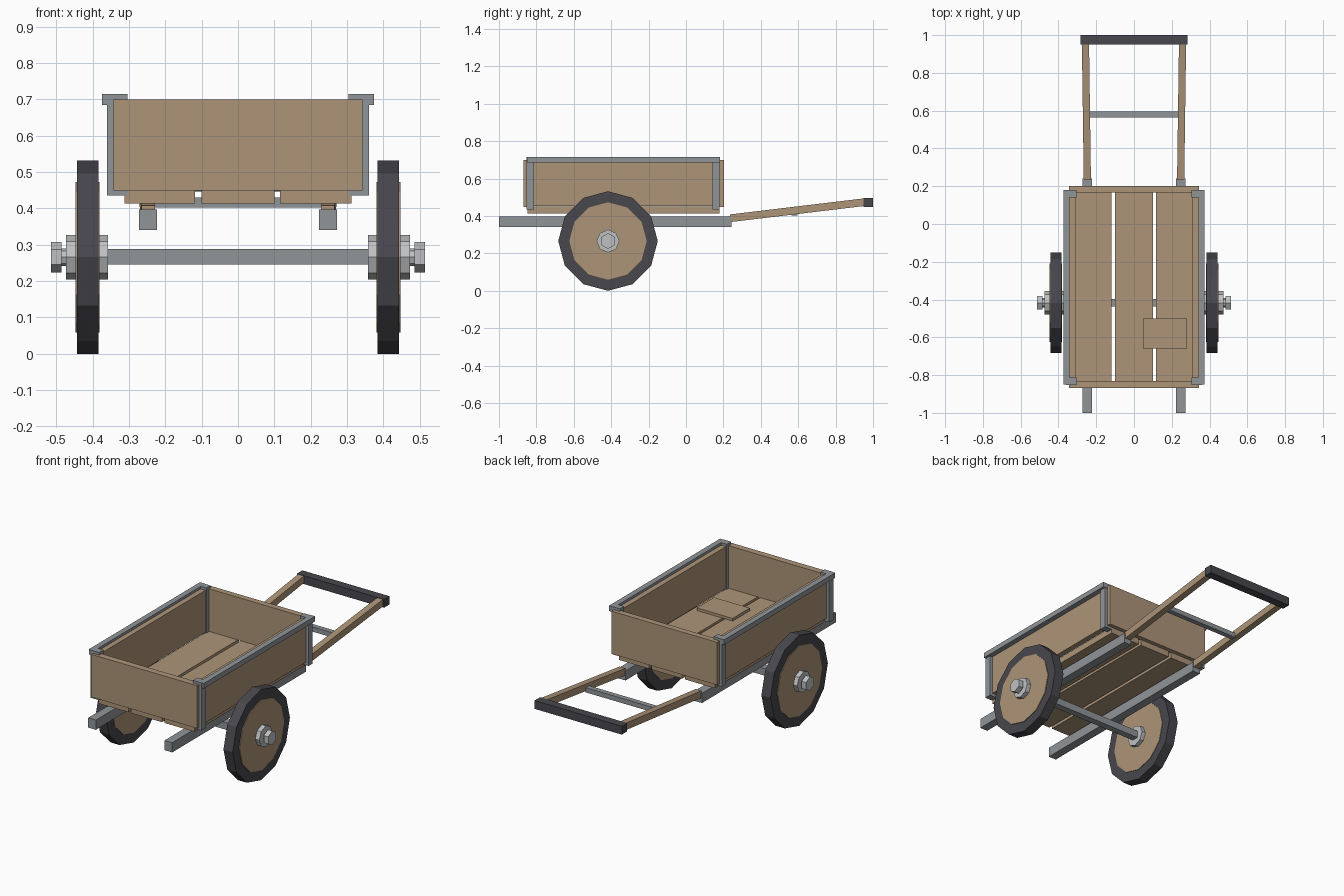
import bpy, bmesh
from math import sin, cos, tau
from mathutils import Vector

cube = bpy.data.objects.get("Cube")
if cube:
    bpy.data.objects.remove(cube, do_unlink=True)


def material(name, rgb):
    m = bpy.data.materials.new(name)
    m.use_nodes = True
    m.diffuse_color = (*rgb, 1)
    m.node_tree.nodes["Principled BSDF"].inputs["Base Color"].default_value = (*rgb, 1)
    return m


WOOD = material("tan wood", (0.42, 0.30, 0.19))
STEEL = material("grey steel", (0.28, 0.30, 0.315))
RUBBER = material("dark rubber", (0.065, 0.063, 0.075))
BRIGHT = material("light metal", (0.52, 0.53, 0.54))


def finish(name, bm, mat):
    bmesh.ops.recalc_face_normals(bm, faces=bm.faces)
    mesh = bpy.data.meshes.new(name)
    bm.to_mesh(mesh)
    bm.free()
    mesh.materials.append(mat)
    obj = bpy.data.objects.new(name, mesh)
    bpy.context.collection.objects.link(obj)
    return obj


def box(name, x, y, z, mat):
    """Box from (min, max) ranges."""
    bm = bmesh.new()
    bmesh.ops.create_cube(bm, size=1)
    for v in bm.verts:
        v.co = Vector(r[0] if c < 0 else r[1] for c, r in zip(v.co, (x, y, z)))
    return finish(name, bm, mat)


def side_box(name, side, x, y, z, mat):
    """Box given on the +x side, placed on either side."""
    return box(name, sorted((side * x[0], side * x[1])), y, z, mat)


AXLE_Y, AXLE_Z = -0.417, 0.266


def lathe(name, side, profile, sides, mat, closed=False):
    """Revolve (x, radius) points round the axle, one corner at the top."""
    bm = bmesh.new()
    rings = [[bm.verts.new((side * x, AXLE_Y + r * sin(tau * i / sides),
                            AXLE_Z + r * cos(tau * i / sides)))
              for i in range(sides)] for x, r in profile]
    pairs = list(zip(rings, rings[1:]))
    if closed:
        pairs.append((rings[-1], rings[0]))
    else:
        bm.faces.new(rings[0])
        bm.faces.new(rings[-1])
    for a, b in pairs:
        for i in range(sides):
            j = (i + 1) % sides
            bm.faces.new((a[i], a[j], b[j], b[i]))
    return finish(name, bm, mat)


# Cargo box: floor planks and end boards
for name, x in (("right", (-0.312, -0.118)), ("middle", (-0.1, 0.1)),
                ("left", (0.116, 0.312))):
    box(name + "_floor_plank", x, (-0.848, 0.178), (0.413, 0.45), WOOD)
box("front_board", (-0.343, 0.343), (-0.868, -0.83), (0.449, 0.7), WOOD)
box("back_board", (-0.343, 0.343), (0.167, 0.202), (0.449, 0.7), WOOD)
box("loose_board", (0.047, 0.28), (-0.66, -0.5), (0.452, 0.468), WOOD)

for side, word in ((1, "left"), (-1, "right")):
    # Side board with its steel edging and corner posts
    side_box(word + "_side_board", side, (0.31, 0.343), (-0.83, 0.167), (0.453, 0.7), WOOD)
    side_box(word + "_top_rail", side, (0.341, 0.374), (-0.85, 0.181), (0.685, 0.715), STEEL)
    for end, y in (("front", (-0.852, -0.812)), ("back", (0.141, 0.179))):
        side_box(f"{word}_{end}_post", side, (0.304, 0.36), y, (0.435, 0.715), STEEL)

    # Chassis beam and sloping handle
    side_box(word + "_chassis_beam", side, (0.223, 0.273), (-1, 0.242), (0.34, 0.397), STEEL)
    handle = side_box(word + "_handle", side, (0.228, 0.266), (0.235, 0.96), (0.367, 0.408), WOOD)
    for v in handle.data.vertices:
        if v.co.y > 0.5:
            v.co.z += 0.087
            v.co.x += side * 0.01

    # Wheel
    lathe(word + "_tyre", side, [(0.384, 0.2), (0.384, 0.266), (0.443, 0.266), (0.443, 0.2)],
          12, RUBBER, closed=True)
    lathe(word + "_wheel_disc", side, [(0.381, 0.207), (0.447, 0.207)], 12, WOOD)
    lathe(word + "_hub", side, [(0.357, 0.061), (0.473, 0.061)], 8, BRIGHT)
    lathe(word + "_axle_nut", side, [(0.485, 0.042), (0.514, 0.042)], 6, BRIGHT)
    lathe(word + "_axle_stub", side, [(0.47, 0.024), (0.49, 0.024)], 8, BRIGHT)

# Axle, handle brace and grip
box("axle", (-0.4, 0.4), (AXLE_Y - 0.02, AXLE_Y + 0.02), (0.246, 0.288), STEEL)
box("handle_brace", (-0.236, 0.236), (0.565, 0.595), (0.402, 0.43), STEEL)
box("grip_bar", (-0.283, 0.283), (0.95, 1), (0.447, 0.496), RUBBER)
